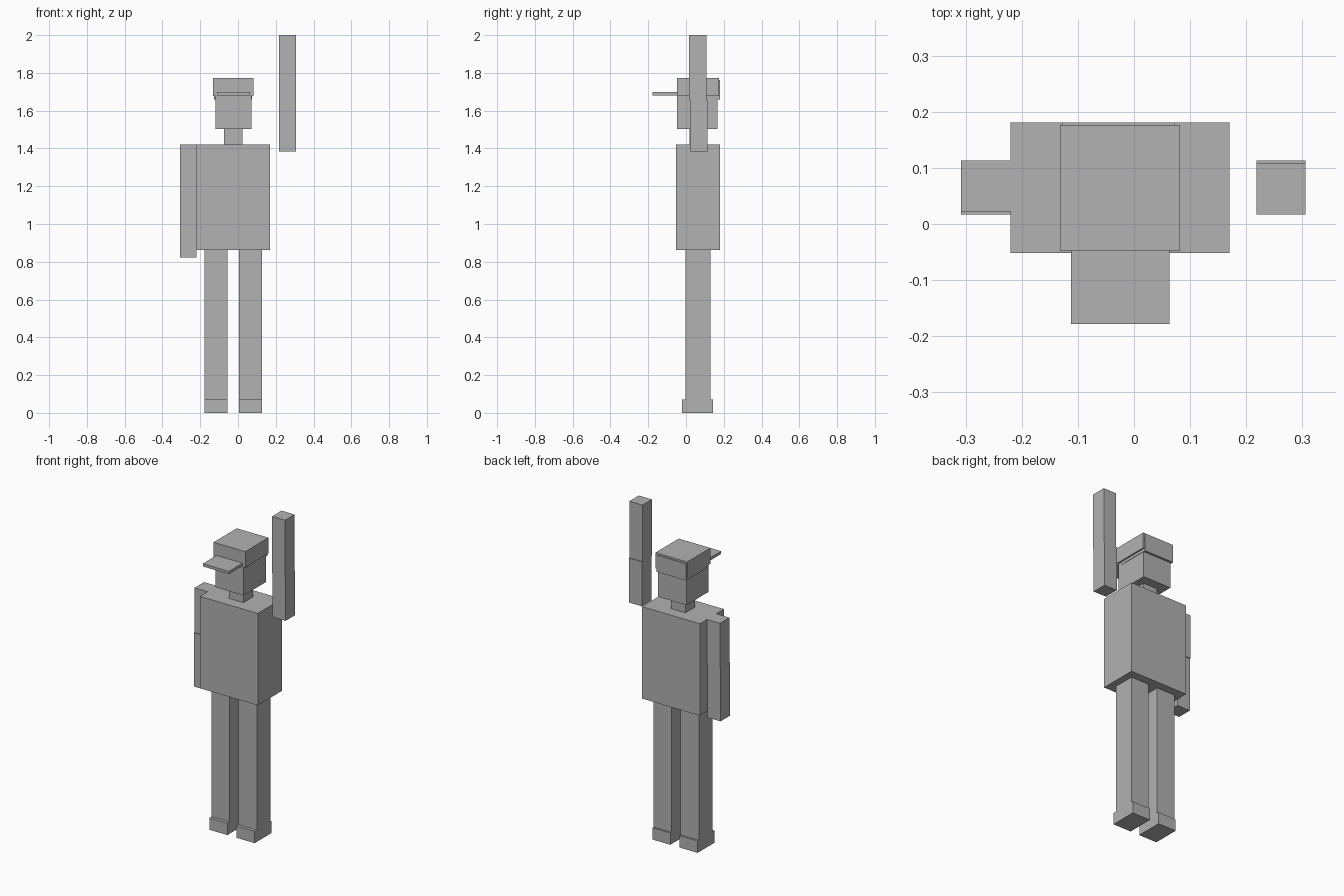
import bpy
import bmesh

if "Cube" in bpy.data.objects:
    bpy.data.objects.remove(bpy.data.objects["Cube"])

grey = bpy.data.materials.new("plain grey")
grey.diffuse_color = (0.445, 0.445, 0.445, 1)
grey.use_nodes = True
grey.node_tree.nodes["Principled BSDF"].inputs["Base Color"].default_value = grey.diffuse_color


def box(name, x, y, z):
    """Flat-faced box given as (min, max) ranges on each axis."""
    bm = bmesh.new()
    bmesh.ops.create_cube(bm, size=1)
    for v in bm.verts:
        v.co = [r[0] if c < 0 else r[1] for c, r in zip(v.co, (x, y, z))]
    mesh = bpy.data.meshes.new(name)
    bm.to_mesh(mesh)
    bm.free()
    mesh.materials.append(grey)
    obj = bpy.data.objects.new(name, mesh)
    bpy.context.collection.objects.link(obj)
    return obj


# Legs and shoes, mirrored about the body centre line
BODY_X = -0.025
for side, label in ((-1, "right"), (1, "left")):
    x = sorted((BODY_X + side * 0.031, BODY_X + side * 0.153))
    box(label + "_leg", x, (-0.002, 0.131), (0.072, 0.862))
    box(label + "_shoe", x, (-0.022, 0.142), (0, 0.072))

# Torso and neck
box("torso", (-0.22, 0.17), (-0.052, 0.181), (0.862, 1.422))
box("neck", (-0.073, 0.024), (0.018, 0.11), (1.422, 1.503))

# Hanging arm
ARM = (-0.308, -0.22)
box("right_upper_arm", ARM, (0.022, 0.113), (1.15, 1.422))
box("right_forearm", ARM, (0.017, 0.108), (0.823, 1.15))

# Raised arm, detached from the shoulder
RAISED = (0.218, 0.306)
box("left_upper_arm", RAISED, (0.022, 0.113), (1.385, 1.656))
box("left_forearm", RAISED, (0.017, 0.108), (1.656, 2.0))

# Head and cap
box("head", (-0.12, 0.071), (-0.047, 0.167), (1.503, 1.677))
box("cap", (-0.132, 0.082), (-0.047, 0.176), (1.677, 1.773))
box("cap_back_band", (-0.128, 0.073), (-0.02, 0.181), (1.66, 1.762))
box("cap_visor", (-0.112, 0.063), (-0.178, 0.0), (1.681, 1.698))
